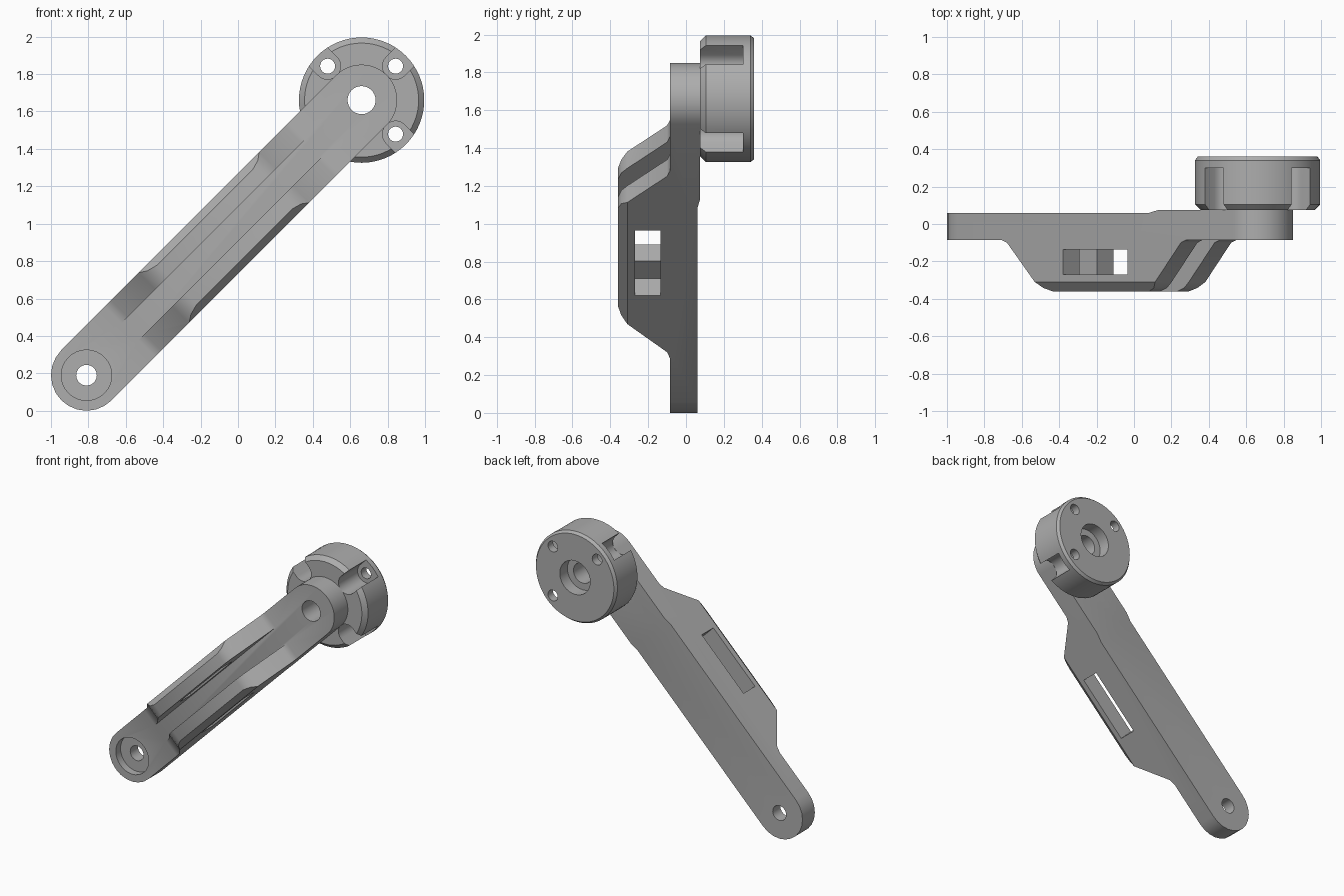
import bpy, bmesh, math
from mathutils import Matrix

cube = bpy.data.objects.get("Cube")
if cube:
    bpy.data.objects.remove(cube, do_unlink=True)

LENGTH = 2.08      # pivot to pivot
HALF = 0.19        # half width of the bar
# Parts are made lying along x, then tilted into place
PLACE = Matrix.Translation((-0.81, 0, 0.19)) @ Matrix.Rotation(-math.pi / 4, 4, 'Y')

grey = bpy.data.materials.new("metal_grey")
grey.use_nodes = True
grey.diffuse_color = (0.42, 0.42, 0.42, 1)
grey.node_tree.nodes["Principled BSDF"].inputs["Base Color"].default_value = (0.42, 0.42, 0.42, 1)


def finish(name, bm):
    bmesh.ops.recalc_face_normals(bm, faces=bm.faces)
    mesh = bpy.data.meshes.new(name)
    bm.to_mesh(mesh)
    bm.free()
    mesh.materials.append(grey)
    obj = bpy.data.objects.new(name, mesh)
    bpy.context.collection.objects.link(obj)
    return obj


def prism(name, points, start, end, axis):
    """Extrude a 2D outline along axis; the outline uses the other two axes in order."""
    def place(p, t):
        co = list(p)
        co.insert("xyz".index(axis), t)
        return co
    bm = bmesh.new()
    face = bm.faces.new([bm.verts.new(place(p, start)) for p in points])
    geom = bmesh.ops.extrude_face_region(bm, geom=[face])["geom"]
    for v in geom:
        if isinstance(v, bmesh.types.BMVert):
            v.co["xyz".index(axis)] = end
    return finish(name, bm)


def lathe(name, x, z, profile, segments=48):
    """Stack of (radius, y) rings about an axis along y, capped at both ends."""
    bm = bmesh.new()
    rings = []
    for r, y in profile:
        angles = [math.tau * i / segments for i in range(segments)]
        rings.append([bm.verts.new((x + r * math.cos(a), y, z + r * math.sin(a))) for a in angles])
    for a, b in zip(rings, rings[1:]):
        for i in range(segments):
            j = (i + 1) % segments
            bm.faces.new((a[i], a[j], b[j], b[i]))
    bm.faces.new(rings[0])
    bm.faces.new(rings[-1])
    return finish(name, bm)


def combine(target, other, operation):
    mod = target.modifiers.new("combine", 'BOOLEAN')
    mod.operation, mod.solver, mod.object = operation, 'EXACT', other
    bpy.context.view_layer.objects.active = target
    bpy.ops.object.modifier_apply(modifier=mod.name)
    bpy.data.objects.remove(other, do_unlink=True)


def arc(cx, r, start, steps):
    """Half circle from the start angle, counterclockwise."""
    return [(cx + r * math.cos(start + math.pi * i / steps),
             r * math.sin(start + math.pi * i / steps)) for i in range(steps + 1)]


# Flat bar with round ends
head_end = arc(LENGTH, HALF, -math.pi / 2, 24)
arm = prism("arm", head_end + arc(0, HALF, math.pi / 2, 12), -0.085, 0.06, 'y')

# Raised pad behind the head, with a sloped curved edge
pad = prism("pad", head_end + [(1.3, HALF), (1.3, -HALF)], 0.03, 0.075, 'y')
combine(pad, lathe("pad_edge", LENGTH, 0, [(0.70, 0.02), (0.70, 0.05), (0.592, 0.075), (0.592, 0.09)], 96),
        'INTERSECT')
combine(arm, pad, 'UNION')

# Two ribs with ramped ends, bevelled outer edges and a slot through each
rib_profile = [(0.33, -0.07), (0.33, -0.085), (0.375, -0.1), (0.585, -0.31), (0.625, -0.342), (0.68, -0.36),
               (1.41, -0.36), (1.46, -0.342), (1.495, -0.31), (1.69, -0.1), (1.73, -0.085), (1.73, -0.07)]
for side in (-1, 1):
    rib = prism("rib", rib_profile, side * 0.065, side * HALF, 'z')
    edge = [(-0.285, side * 0.21), (-0.385, side * 0.13), (-0.4, side * 0.21)]
    combine(rib, prism("rib_bevel", edge, 0.2, 1.9, 'x'), 'DIFFERENCE')
    slot = [(0.8, -0.27), (1.285, -0.27), (1.285, -0.135), (0.8, -0.135)]
    combine(rib, prism("rib_slot", slot, side * 0.03, side * 0.25, 'z'), 'DIFFERENCE')
    combine(arm, rib, 'UNION')

# Pivot holes, the lower one counterbored from the front
combine(arm, lathe("lower_bore", 0, 0, [(0.135, -0.2), (0.135, -0.03), (0.055, -0.03), (0.055, 0.2)], 32),
        'DIFFERENCE')
combine(arm, lathe("upper_bore", LENGTH, 0, [(0.075, -0.2), (0.075, 0.2)], 32), 'DIFFERENCE')

# Round hub with bevelled rims and a recessed back bore
hub = lathe("hub", LENGTH, 0, [(0.305, 0.075), (0.335, 0.105), (0.335, 0.34), (0.32, 0.36)], 64)
combine(hub, lathe("hub_bore", LENGTH, 0, [(0.075, 0), (0.075, 0.27), (0.125, 0.27), (0.125, 0.45)], 32),
        'DIFFERENCE')

# Three screw holes, each in a notch open to the rim
for turn in (-1, 0, 1):
    notch_outline = arc(0.257, 0.07, math.pi / 2, 12) + [(0.45, -0.07), (0.45, 0.07)]
    notch = prism("notch", notch_outline, 0, 0.3, 'y')
    screw_hole = lathe("screw_hole", 0.257, 0, [(0.04, 0.2), (0.04, 0.45)], 24)
    for cutter in (notch, screw_hole):
        cutter.data.transform(Matrix.Translation((LENGTH, 0, 0))
                              @ Matrix.Rotation(turn * math.pi / 2, 4, 'Y'))
        combine(hub, cutter, 'DIFFERENCE')

# Tilt into place and shade
for obj in (arm, hub):
    obj.data.transform(PLACE)
    bpy.ops.object.select_all(action='DESELECT')
    obj.select_set(True)
    bpy.context.view_layer.objects.active = obj
    bpy.ops.object.shade_smooth_by_angle(angle=math.radians(30))
